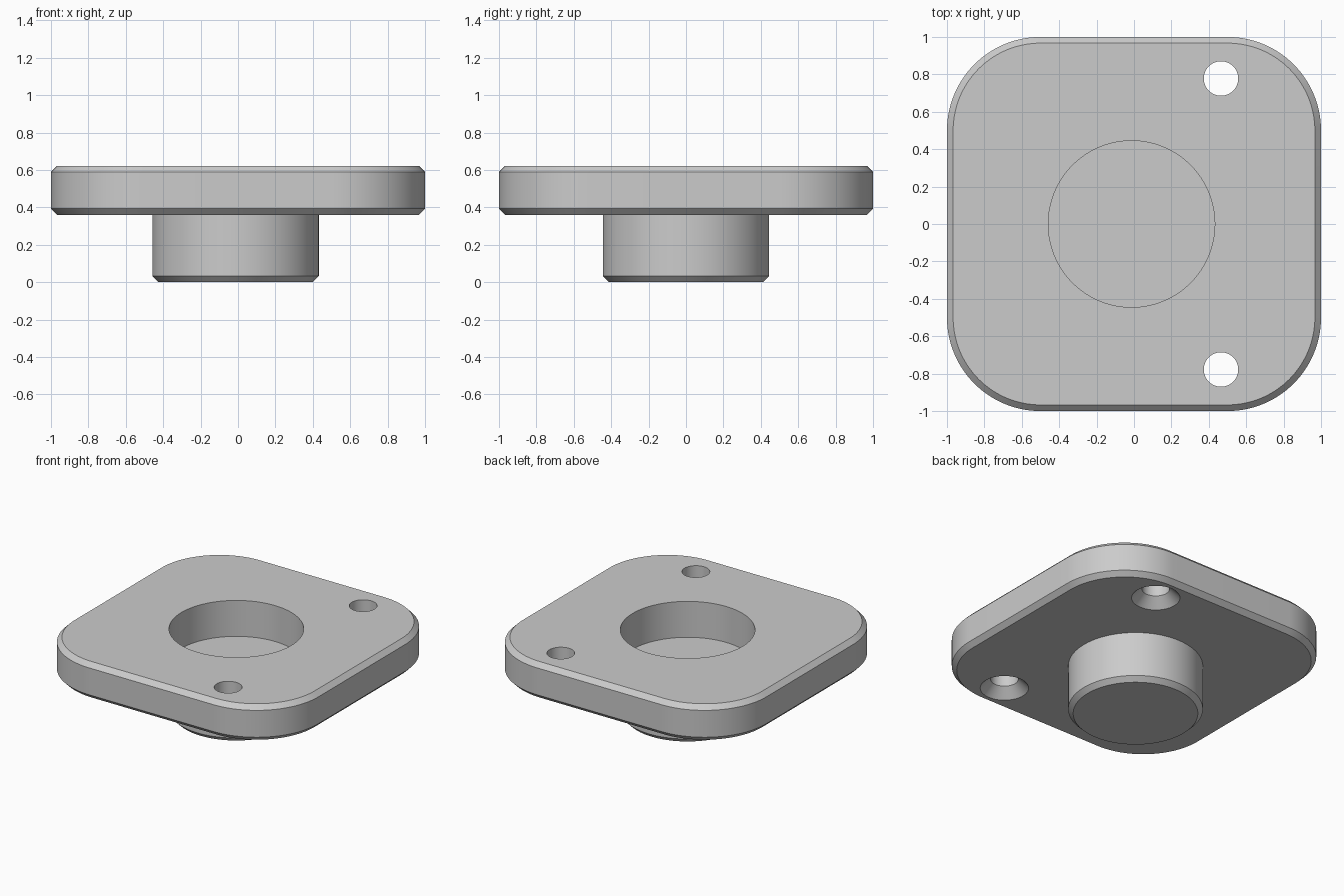
import bpy
import bmesh
from math import sin, cos, pi, radians

cube = bpy.data.objects.get("Cube")
if cube:
    bpy.data.objects.remove(cube, do_unlink=True)

grey = bpy.data.materials.new("plain_grey")
grey.use_nodes = True
COLOUR = (0.6, 0.6, 0.6, 1)
grey.diffuse_color = COLOUR
grey.node_tree.nodes["Principled BSDF"].inputs["Base Color"].default_value = COLOUR

BOTTOM, TOP = 0.36, 0.622      # plate faces
CHAMFER = 0.033
BORE_X, BORE_R = -0.013, 0.445
SEGMENTS = 128


def rounded_outline(half, radius, z, x=0, y=0):
    """Ring of points: a rounded square, or a circle when radius equals half."""
    shift = half - radius
    points = []
    for quarter in range(4):
        mid = (quarter + 0.5) * pi / 2
        sx, sy = (1 if cos(mid) > 0 else -1), (1 if sin(mid) > 0 else -1)
        steps = SEGMENTS // 4
        for i in range(steps + (shift > 0)):
            a = (quarter + i / steps) * pi / 2
            points.append((x + sx * shift + radius * cos(a),
                           y + sy * shift + radius * sin(a), z))
    return points


def loft(name, rings):
    """Closed solid through a stack of rings, bottom to top."""
    bm = bmesh.new()
    loops = [[bm.verts.new(p) for p in ring] for ring in rings]
    bm.faces.new(loops[0][::-1])
    bm.faces.new(loops[-1])
    for low, high in zip(loops, loops[1:]):
        for i in range(len(low)):
            j = (i + 1) % len(low)
            bm.faces.new((low[i], low[j], high[j], high[i]))
    mesh = bpy.data.meshes.new(name)
    bm.to_mesh(mesh)
    bm.free()
    mesh.materials.append(grey)
    obj = bpy.data.objects.new(name, mesh)
    bpy.context.collection.objects.link(obj)
    return obj


def turned(name, x, y, profile):
    return loft(name, [rounded_outline(r, r, z, x, y) for r, z in profile])


def activate(obj):
    bpy.ops.object.select_all(action='DESELECT')
    obj.select_set(True)
    bpy.context.view_layer.objects.active = obj


# Flange plate with rounded corners and chamfered rims
levels = [(CHAMFER, BOTTOM), (0, BOTTOM + CHAMFER), (0, TOP - CHAMFER), (CHAMFER, TOP)]
plate = loft("flange_plate", [rounded_outline(1 - c, 0.5 - c, z) for c, z in levels])

# Central bore and two screw holes countersunk from below
cutters = [turned("bore_cutter", BORE_X, 0, [(BORE_R, BOTTOM - 0.1), (BORE_R, TOP + 0.1)])]
for side in (-1, 1):
    cutters.append(turned("screw_hole_cutter", 0.465, side * 0.778,
                          [(0.18, BOTTOM - 0.02), (0.092, BOTTOM + 0.068), (0.092, TOP + 0.1)]))
activate(plate)
for cutter in cutters:
    cutter.hide_render = True
    cut = plate.modifiers.new("cut", 'BOOLEAN')
    cut.operation = 'DIFFERENCE'
    cut.solver = 'EXACT'
    cut.object = cutter
    bpy.ops.object.modifier_apply(modifier=cut.name)
for cutter in cutters:
    bpy.data.objects.remove(cutter, do_unlink=True)

# Solid boss under the plate, closing the bore
boss = turned("centre_boss", BORE_X, 0,
              [(BORE_R - CHAMFER, 0), (BORE_R, CHAMFER), (BORE_R, BOTTOM)])

for part in (plate, boss):
    activate(part)
    bpy.ops.object.shade_smooth_by_angle(angle=radians(30))
